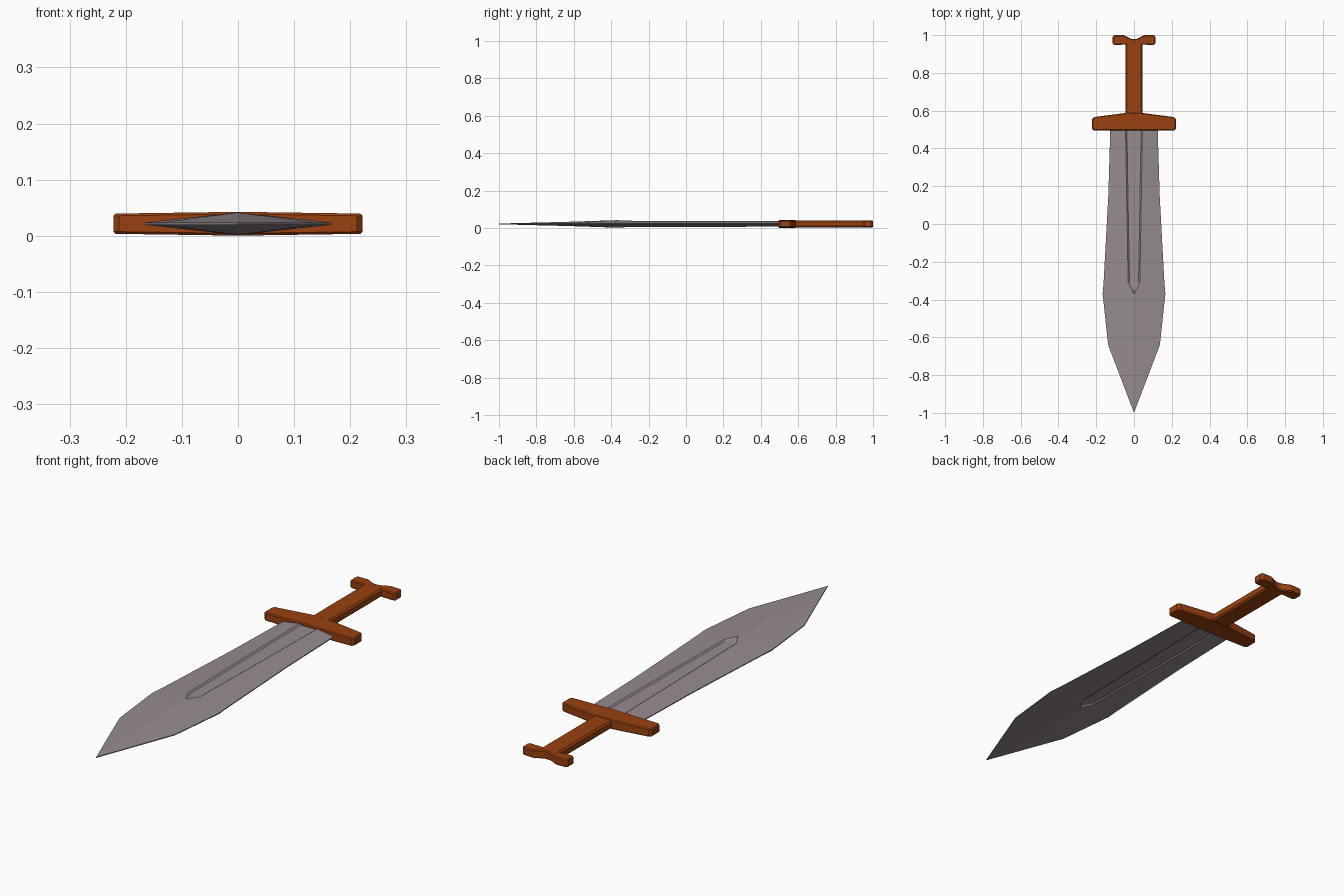
import bpy
import bmesh

cube = bpy.data.objects.get("Cube")
if cube:
    bpy.data.objects.remove(cube, do_unlink=True)

MID = 0.0215  # height of the sword's middle plane


def material(name, colour):
    mat = bpy.data.materials.new(name)
    mat.use_nodes = True
    mat.diffuse_color = (*colour, 1)
    mat.node_tree.nodes["Principled BSDF"].inputs["Base Color"].default_value = (*colour, 1)
    return mat


steel = material("dull steel", (0.31, 0.26, 0.28))
wood = material("orange brown wood", (0.32, 0.053, 0.005))


def add_object(name, bm, mat, mirror_z):
    """Turn a half (or quarter) mesh into a mirrored object."""
    mesh = bpy.data.meshes.new(name)
    bm.to_mesh(mesh)
    bm.free()
    mesh.materials.append(mat)
    obj = bpy.data.objects.new(name, mesh)
    obj.location.z = MID
    bpy.context.collection.objects.link(obj)
    mirror = obj.modifiers.new("mirror", 'MIRROR')
    mirror.use_axis = (True, False, mirror_z)
    mirror.merge_threshold = 0.0005
    return obj


def slab(name, outline, inner, outer, bevel):
    """Extrude a right-half outline; half thickness goes from inner to outer."""
    bm = bmesh.new()
    reach = max(x for x, y in outline)

    def ring(side):
        return [bm.verts.new((x, y, side * (inner + (outer - inner) * x / reach)))
                for x, y in outline]

    low, high = ring(-1), ring(1)
    bm.faces.new(high)
    bm.faces.new(low[::-1])
    for i in range(len(outline) - 1):
        bm.faces.new((low[i], low[i + 1], high[i + 1], high[i]))
    obj = add_object(name, bm, wood, False)
    mod = obj.modifiers.new("bevel", 'BEVEL')
    mod.width = bevel
    mod.segments = 1
    mod.limit_method = 'ANGLE'
    mod.angle_limit = 0.9


# Hilt: crossguard, grip and notched pommel
slab("crossguard", [(0, 0.495), (0.212, 0.495), (0.222, 0.505), (0.222, 0.555),
                    (0.212, 0.566), (0.043, 0.588), (0, 0.588)], 0.0212, 0.018, 0.004)
slab("grip", [(0, 0.57), (0.044, 0.57), (0.044, 0.97), (0, 0.97)], 0.0185, 0.0185, 0.007)
slab("pommel", [(0, 0.95), (0.044, 0.95), (0.105, 0.947), (0.113, 0.955), (0.113, 0.99),
                (0.106, 1.0), (0.055, 1.0), (0.015, 0.98), (0, 0.978)], 0.019, 0.017, 0.004)

# Blade: rows of y, half width, ridge height, half width of the fuller
ROWS = [(0.52, 0.125, 0.022, 0.045), (0.15, 0.136, 0.021, 0.039),
        (-0.31, 0.161, 0.0205, 0.031), (-0.37, 0.166, 0.020, 0),
        (-0.64, 0.137, 0.011, 0), (-1.0, 0, 0.002, 0)]
EDGE = 0.002
FULLER_END = 3

bm = bmesh.new()
grid = []
for y, width, ridge, rim in ROWS:
    rim_z = ridge - (ridge - EDGE) * (rim / width if width else 0)
    floor_z = rim_z - 0.005
    floor_y = y if rim else y + 0.018
    points = [(0, floor_y, floor_z), (max(rim - 0.007, 0), floor_y, floor_z),
              (rim, y, rim_z), (width, y, EDGE), (width, y, 0)]
    grid.append([bm.verts.new(p) for p in points])
for i in range(len(ROWS) - 1):
    first = 0 if i < FULLER_END else 2  # the fuller stops here
    for j in range(first, 4):
        bm.faces.new((grid[i][j], grid[i + 1][j], grid[i + 1][j + 1], grid[i][j + 1]))
bmesh.ops.remove_doubles(bm, verts=bm.verts[:], dist=0.0001)
loose = [v for v in bm.verts if not v.link_faces]
bmesh.ops.delete(bm, geom=loose, context='VERTS')
add_object("blade", bm, steel, True)
